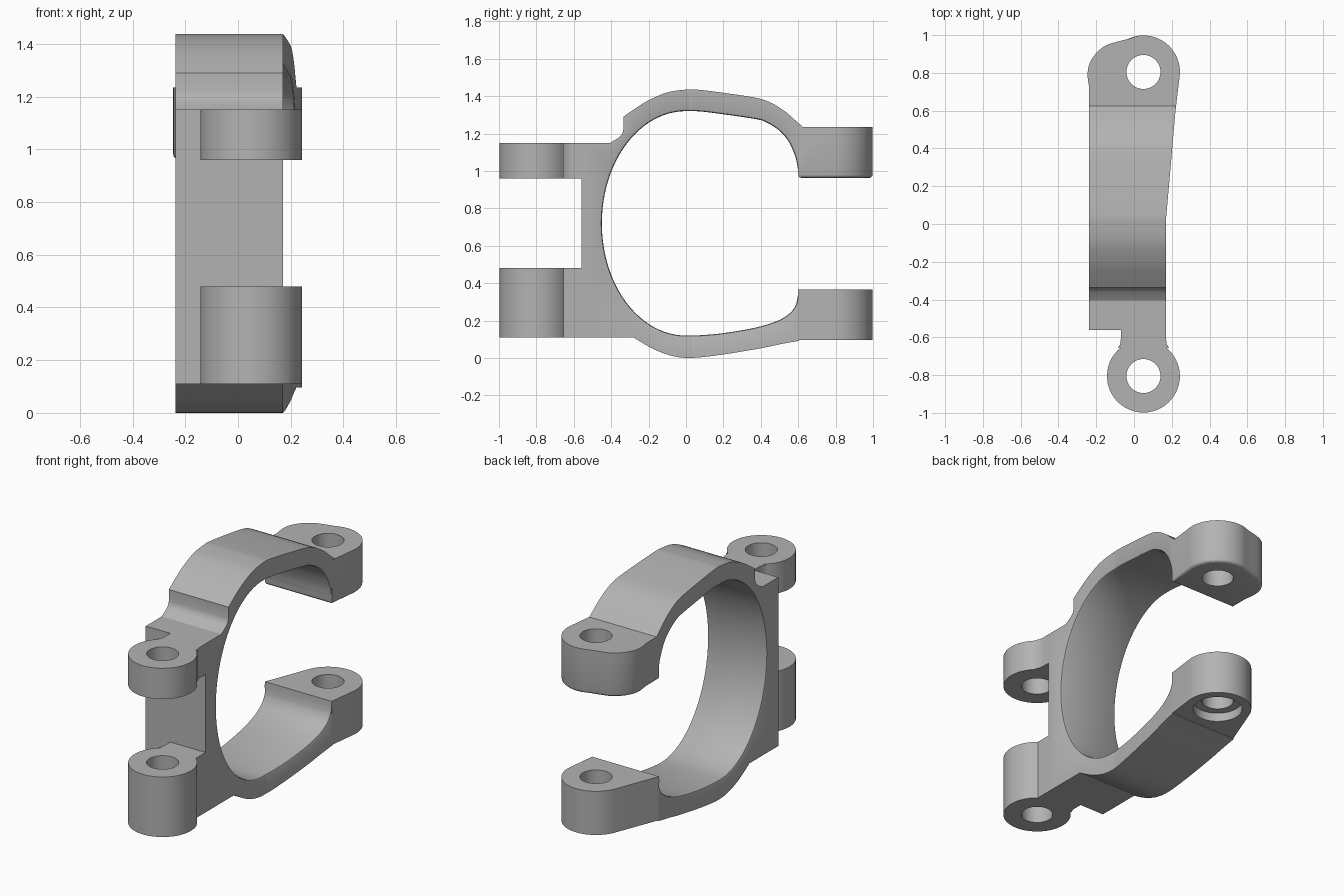
import bpy, bmesh, math
from mathutils import Vector

if "Cube" in bpy.data.objects:
    bpy.data.objects.remove(bpy.data.objects["Cube"])

GREY = bpy.data.materials.new("plain grey")
GREY.diffuse_color = (0.45, 0.45, 0.45, 1)
GREY.use_nodes = True
GREY.node_tree.nodes["Principled BSDF"].inputs["Base Color"].default_value = GREY.diffuse_color
HOLE_X, HOLE_Y, EAR_R = 0.05, 0.805, 0.193
TAPER_Y, TAPER = 0.03, 0.087          # right side widens towards the back


def spline(pts, n=5):
    """Smooth curve through the points (Catmull-Rom)."""
    p = [Vector(q) for q in pts]
    p = [2 * p[0] - p[1]] + p + [2 * p[-1] - p[-2]]
    out = []
    for i in range(1, len(p) - 2):
        a, b, c, d = p[i - 1:i + 3]
        for k in range(n):
            t = k / n
            out.append(tuple(0.5 * (2 * b + (c - a) * t + (2 * a - 5 * b + 4 * c - d) * t * t
                                    + (3 * b - a - 3 * c + d) * t ** 3)))
    return out + [tuple(pts[-1])]


def arc(cx, cy, r, a0, a1, n=40):
    return [(cx + r * math.cos(math.radians(a0 + (a1 - a0) * i / n)),
             cy + r * math.sin(math.radians(a0 + (a1 - a0) * i / n))) for i in range(n + 1)]


def prism(pts, lo, hi, place):
    """Closed outline extruded from lo to hi; place maps (u, v, w) to xyz."""
    bm = bmesh.new()
    a = [bm.verts.new(place(u, v, lo)) for u, v in pts]
    b = [bm.verts.new(place(u, v, hi)) for u, v in pts]
    bm.faces.new(a)
    bm.faces.new(b)
    n = len(pts)
    for i in range(n):
        bm.faces.new((a[i], a[(i + 1) % n], b[(i + 1) % n], b[i]))
    bmesh.ops.recalc_face_normals(bm, faces=bm.faces)
    return bm, a, b


def finish(bm, name):
    bmesh.ops.recalc_face_normals(bm, faces=bm.faces)
    me = bpy.data.meshes.new(name)
    bm.to_mesh(me)
    bm.free()
    me.materials.append(GREY)
    ob = bpy.data.objects.new(name, me)
    bpy.context.collection.objects.link(ob)
    return ob


def plan(name, pts, lo, hi, round_bottom=0):
    bm, a, b = prism(pts, lo, hi, lambda u, v, w: (u, v, w))
    if round_bottom:
        rim = [e for e in bm.edges if all(v.co.z < lo + 1e-5 for v in e.verts)]
        bmesh.ops.bevel(bm, geom=rim, offset=round_bottom, segments=3, profile=0.5, affect='EDGES')
    return finish(bm, name)


def boolean(target, tool, op):
    m = target.modifiers.new("cut", 'BOOLEAN')
    m.operation, m.object, m.solver = op, tool, 'EXACT'
    bpy.context.view_layer.objects.active = target
    bpy.ops.object.modifier_apply(modifier=m.name)
    bpy.data.objects.remove(tool)


# open ring, drawn as a side profile (y, z)
outer_top = [(-0.56, 0.11), (-0.56, 1.15), (-0.405, 1.15), (-0.36, 1.178), (-0.342, 1.196), (-0.335, 1.22)]
outer_top += spline([(-0.335, 1.29), (-0.27, 1.335), (-0.2, 1.378), (-0.1, 1.42), (0, 1.435), (0.06, 1.435),
                     (0.2, 1.418), (0.38, 1.39), (0.46, 1.362), (0.53, 1.318), (0.58, 1.275), (0.625, 1.235)])
inner = spline([(0.6, 1.0), (0.585, 1.075), (0.55, 1.155), (0.5, 1.215), (0.43, 1.26), (0.37, 1.278),
                (0.2, 1.303), (0.08, 1.318), (0, 1.32)])
inner += [(0.45 * math.cos(t), 0.72 + 0.6 * math.sin(t))
          for t in (math.pi / 2 + math.pi * i / 48 for i in range(1, 48))]
inner += spline([(0, 0.12), (0.08, 0.122), (0.2, 0.133), (0.36, 0.16), (0.48, 0.195), (0.55, 0.235),
                 (0.585, 0.28), (0.598, 0.33)])
outer_bottom = spline([(0.605, 0.092), (0.5, 0.073), (0.4, 0.052), (0.2, 0.019), (0.04, 0.001), (-0.06, 0.008),
                       (-0.15, 0.037), (-0.22, 0.073), (-0.28, 0.11)])
profile = outer_top + [(0.625, 1.0)] + inner + [(0.6, 0.363), (0.605, 0.363)] + outer_bottom
bm, a, b = prism(profile, -0.237, 0.17, lambda u, v, w: (w, u, v))
first = len(outer_top) + 1
rim = [bm.edges.get((s[i], s[i + 1])) for s in (a, b) for i in range(first, first + len(inner) - 1)]
bmesh.ops.bevel(bm, geom=rim, offset=0.012, segments=2, profile=0.5, affect='EDGES')
bmesh.ops.triangulate(bm, faces=[f for f in bm.faces if len(f.verts) > 4])
bmesh.ops.bisect_plane(bm, geom=bm.verts[:] + bm.edges[:] + bm.faces[:],
                       plane_co=(0, TAPER_Y, 0), plane_no=(0, 1, 0))
for v in bm.verts:
    if v.co.x > 0 and v.co.y > TAPER_Y:
        v.co.x += (v.co.y - TAPER_Y) * TAPER
clamp = finish(bm, "open_ring_clamp")

# back ears
right = 0.17 + (0.6 - TAPER_Y) * TAPER
upper = [(right, 0.6), (-0.237, 0.6)] + spline(
    [(-0.237, 0.72), (-0.246, 0.79), (-0.235, 0.85), (-0.2, 0.905), (-0.15, 0.945), (-0.1, 0.962), (-0.03, 0.98)], 3)
upper += arc(HOLE_X, HOLE_Y, EAR_R, 100, -5)
lower = [(right, 0.6), (-0.237, 0.6)] + arc(HOLE_X, HOLE_Y, EAR_R, 158, -5)
ears = [plan("back_upper_ear", upper, 0.963, 1.235, 0.018),
        plan("back_lower_ear", lower, 0.096, 0.365)]

# front ears, each with a narrow neck
left_neck = [(-0.085, -0.657), (-0.073, -0.635), (-0.07, -0.61), (-0.07, -0.54)]
round_neck = [(0.17, -0.54), (0.17, -0.61), (0.173, -0.635), (0.185, -0.657)]
ears += [plan("front_upper_ear", round_neck + arc(HOLE_X, -HOLE_Y, EAR_R, 52, -232) + left_neck, 0.96, 1.15),
         plan("front_lower_ear", [(0.17, -0.54)] + arc(HOLE_X, -HOLE_Y, EAR_R, 51.5, -232) + left_neck, 0.11, 0.48)]
for ear in ears:
    boolean(clamp, ear, 'UNION')

# bolt holes and the counterbore under the back lower ear
for y, r, lo, hi in ((HOLE_Y, 0.09, -0.2, 1.6), (-HOLE_Y, 0.09, -0.2, 1.6), (HOLE_Y, 0.14, -0.1, 0.15)):
    boolean(clamp, plan("hole_cutter", arc(HOLE_X, y, r, 0, 352.5, 47), lo, hi), 'DIFFERENCE')

bpy.ops.object.select_all(action='DESELECT')
clamp.select_set(True)
bpy.context.view_layer.objects.active = clamp
bpy.ops.object.shade_smooth_by_angle(angle=math.radians(30))
